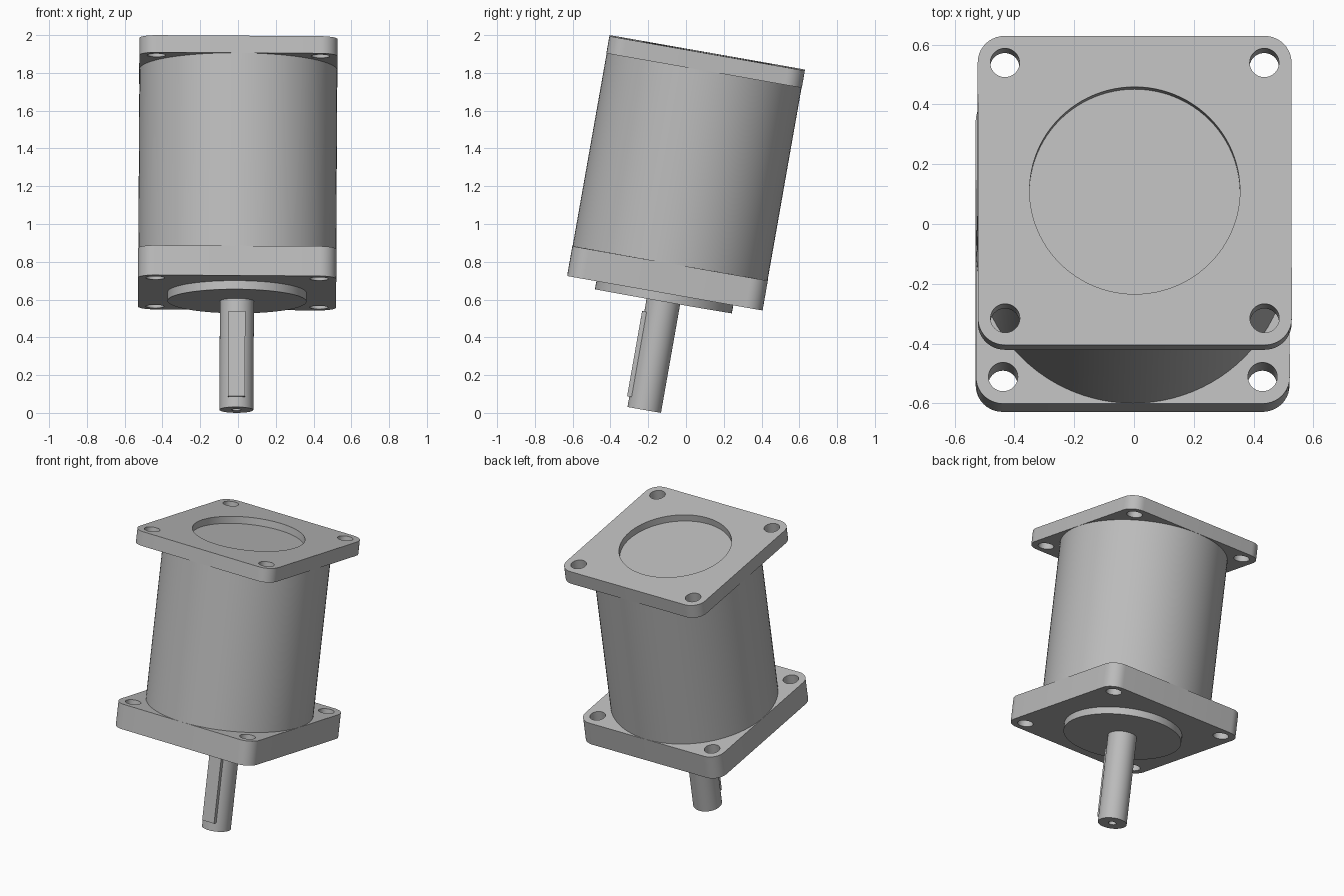
import bpy, bmesh
from math import radians
from mathutils import Matrix

cube = bpy.data.objects.get("Cube")
if cube:
    bpy.data.objects.remove(cube, do_unlink=True)

# Overall pose: the whole unit leans back, with its shaft tip at the local origin
POSE = (Matrix.Translation((-0.009, -0.221, 0.016))
        @ Matrix.Rotation(radians(0.35), 4, "Y")
        @ Matrix.Rotation(radians(-10), 4, "X"))
HALF = 0.525          # half width of the square flanges
BOLT = 0.434          # bolt hole offset from the axis

metal = bpy.data.materials.new("grey metal")
metal.use_nodes = True
GREY = (0.5, 0.5, 0.5, 1)
metal.diffuse_color = GREY
metal.node_tree.nodes["Principled BSDF"].inputs["Base Color"].default_value = GREY


def add_object(name, bm):
    bmesh.ops.recalc_face_normals(bm, faces=bm.faces)
    mesh = bpy.data.meshes.new(name)
    bm.to_mesh(mesh)
    bm.free()
    mesh.materials.append(metal)
    obj = bpy.data.objects.new(name, mesh)
    bpy.context.collection.objects.link(obj)
    return obj


def add_cylinder(bm, radius, low, high, x=0, y=0, segments=96):
    bmesh.ops.create_cone(bm, cap_ends=True, segments=segments, radius1=radius,
                          radius2=radius, depth=high - low,
                          matrix=Matrix.Translation((x, y, (low + high) / 2)))


def add_box(bm, width, depth, low, high, y=0):
    bmesh.ops.create_cube(bm, size=1, matrix=Matrix.Translation((0, y, (low + high) / 2))
                          @ Matrix.Diagonal((width, depth, high - low, 1)))


def cylinder(name, radius, low, high):
    bm = bmesh.new()
    add_cylinder(bm, radius, low, high)
    return add_object(name, bm)


def cut(obj, cutter_bm):
    """Subtract the cutter from the object and keep the result as plain mesh."""
    cutter = add_object("cutter", cutter_bm)
    cutter.hide_render = True
    mod = obj.modifiers.new("cut", "BOOLEAN")
    mod.operation, mod.solver, mod.object = "DIFFERENCE", "EXACT", cutter
    graph = bpy.context.evaluated_depsgraph_get()
    mesh = bpy.data.meshes.new_from_object(obj.evaluated_get(graph))
    obj.modifiers.clear()
    obj.data = mesh
    bpy.data.objects.remove(cutter, do_unlink=True)


def flange(name, low, high, recess=None):
    """Square plate with rounded corners, four bolt holes and an optional recess."""
    bm = bmesh.new()
    add_box(bm, 2 * HALF, 2 * HALF, low, high)
    upright = [e for e in bm.edges
               if abs(e.verts[0].co.z - e.verts[1].co.z) > (high - low) / 2]
    bmesh.ops.bevel(bm, geom=upright, offset=0.09, segments=10,
                    profile=0.5, affect="EDGES")
    plate = add_object(name, bm)
    holes = bmesh.new()
    for x in (-BOLT, BOLT):
        for y in (-BOLT, BOLT):
            add_cylinder(holes, 0.049, low - 0.1, high + 0.1, x, y, 40)
    if recess:
        radius, depth = recess
        add_cylinder(holes, radius, high - depth, high + 0.1)
    cut(plate, holes)
    return plate


# Housing
parts = [
    flange("output_flange", 0.63, 0.79),
    flange("motor_flange", 1.827, 1.919, recess=(0.352, 0.046)),
    cylinder("body", 0.524, 0.79, 1.827),
    cylinder("pilot_boss", 0.368, 0.584, 0.63),
]

# Output shaft with a centre hole in its tip
shaft = cylinder("output_shaft", 0.09, 0, 0.584)
hole = bmesh.new()
add_cylinder(hole, 0.025, -0.1, 0.12, segments=32)
cut(shaft, hole)
parts.append(shaft)

# Shaft key on the front side
bm = bmesh.new()
add_box(bm, 0.09, 0.05, 0.056, 0.513, y=-0.077)
parts.append(add_object("shaft_key", bm))

# Pose and shading
bpy.ops.object.select_all(action="DESELECT")
for part in parts:
    part.matrix_world = POSE
    part.select_set(True)
bpy.context.view_layer.objects.active = parts[0]
bpy.ops.object.shade_smooth_by_angle(angle=radians(30))
